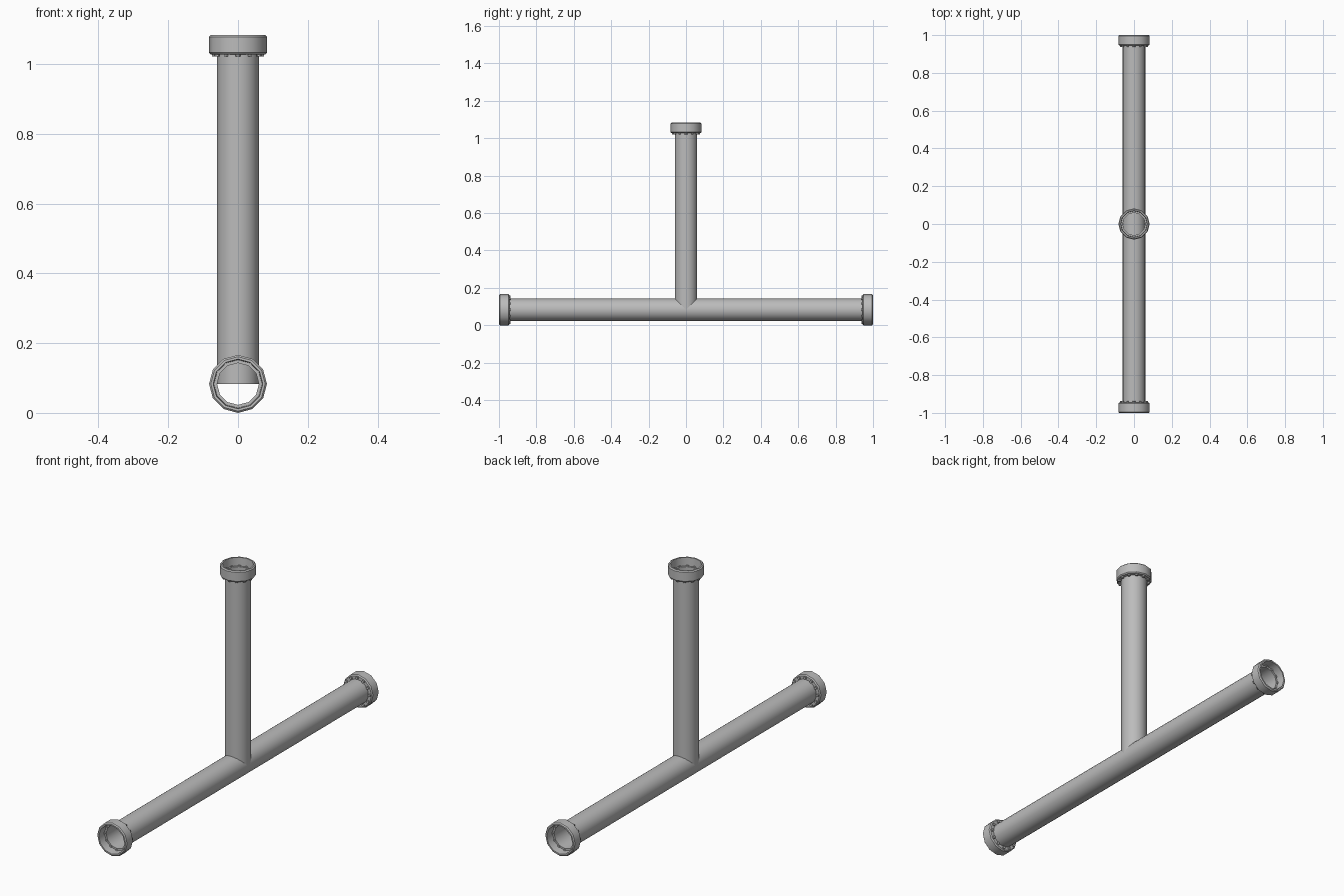
import bpy, bmesh, math
from mathutils import Matrix, Vector

if "Cube" in bpy.data.objects:
    bpy.data.objects.remove(bpy.data.objects["Cube"], do_unlink=True)

AXIS_Z = 0.083      # height of the horizontal run
TOP_Z = 1.083
PIPE_R = 0.06

steel = bpy.data.materials.new("grey steel")
steel.use_nodes = True
colour = (0.5, 0.5, 0.5, 1)
steel.diffuse_color = colour
steel.node_tree.nodes["Principled BSDF"].inputs["Base Color"].default_value = colour


def lathe(bm, profile, sides, closed):
    """Revolve (radius, height) points about z."""
    rings = []
    for r, z in profile:
        angles = [math.tau * i / sides for i in range(sides)]
        rings.append([bm.verts.new((r * math.cos(a), r * math.sin(a), z)) for a in angles])
    pairs = list(zip(rings, rings[1:]))
    if closed:
        pairs.append((rings[-1], rings[0]))
    for low, high in pairs:
        for i in range(sides):
            j = (i + 1) % sides
            bm.faces.new((low[i], low[j], high[j], high[i]))


def finish(bm, name, matrix):
    mesh = bpy.data.meshes.new(name)
    bm.to_mesh(mesh)
    bm.free()
    mesh.materials.append(steel)
    obj = bpy.data.objects.new(name, mesh)
    obj.matrix_world = matrix
    bpy.context.collection.objects.link(obj)
    bpy.ops.object.select_all(action='DESELECT')
    obj.select_set(True)
    bpy.context.view_layer.objects.active = obj
    bpy.ops.object.shade_smooth_by_angle(angle=math.radians(35))


def tube(name, length, matrix):
    # Open-ended, thin-walled pipe
    bm = bmesh.new()
    lathe(bm, [(PIPE_R, 0), (PIPE_R, length)], 24, False)
    finish(bm, name, matrix)


def collar(name, matrix):
    # Cupped end collar: mouth at z = 0, body running back to -0.055
    bm = bmesh.new()
    lathe(bm, [(PIPE_R, -0.055), (0.078, -0.055), (0.083, -0.05), (0.083, -0.005),
               (0.078, 0), (0.071, 0), (0.069, -0.042), (PIPE_R, -0.042)], 12, True)
    finish(bm, name, matrix)


def bolts(name, matrix):
    # Ring of bolts through the collar floor
    bm = bmesh.new()
    for i in range(12):
        spot = Matrix.Rotation(math.tau * i / 12, 4, 'Z') @ Matrix.Translation((0.069, 0, -0.05))
        bmesh.ops.create_cone(bm, cap_ends=True, segments=6, radius1=0.007,
                              radius2=0.007, depth=0.024, matrix=spot)
    finish(bm, name, matrix)


# Frames at the three pipe mouths, local z pointing outward
mouths = {
    "front": Matrix.Translation((0, -1, AXIS_Z)) @ Matrix.Rotation(math.pi / 2, 4, 'X'),
    "back": Matrix.Translation((0, 1, AXIS_Z)) @ Matrix.Rotation(-math.pi / 2, 4, 'X'),
    "top": Matrix.Translation((0, 0, TOP_Z)),
}

for side, frame in mouths.items():
    collar(side + "_collar", frame)
    bolts(side + "_collar_bolts", frame)

# Horizontal run and the upright branch starting on its axis
inset = Vector((0, 0, -0.05))
tube("horizontal_pipe", 1.9, mouths["back"] @ Matrix.Translation((0, 0, -1.95)))
tube("upright_pipe", TOP_Z - AXIS_Z + inset.z, Matrix.Translation((0, 0, AXIS_Z)))
